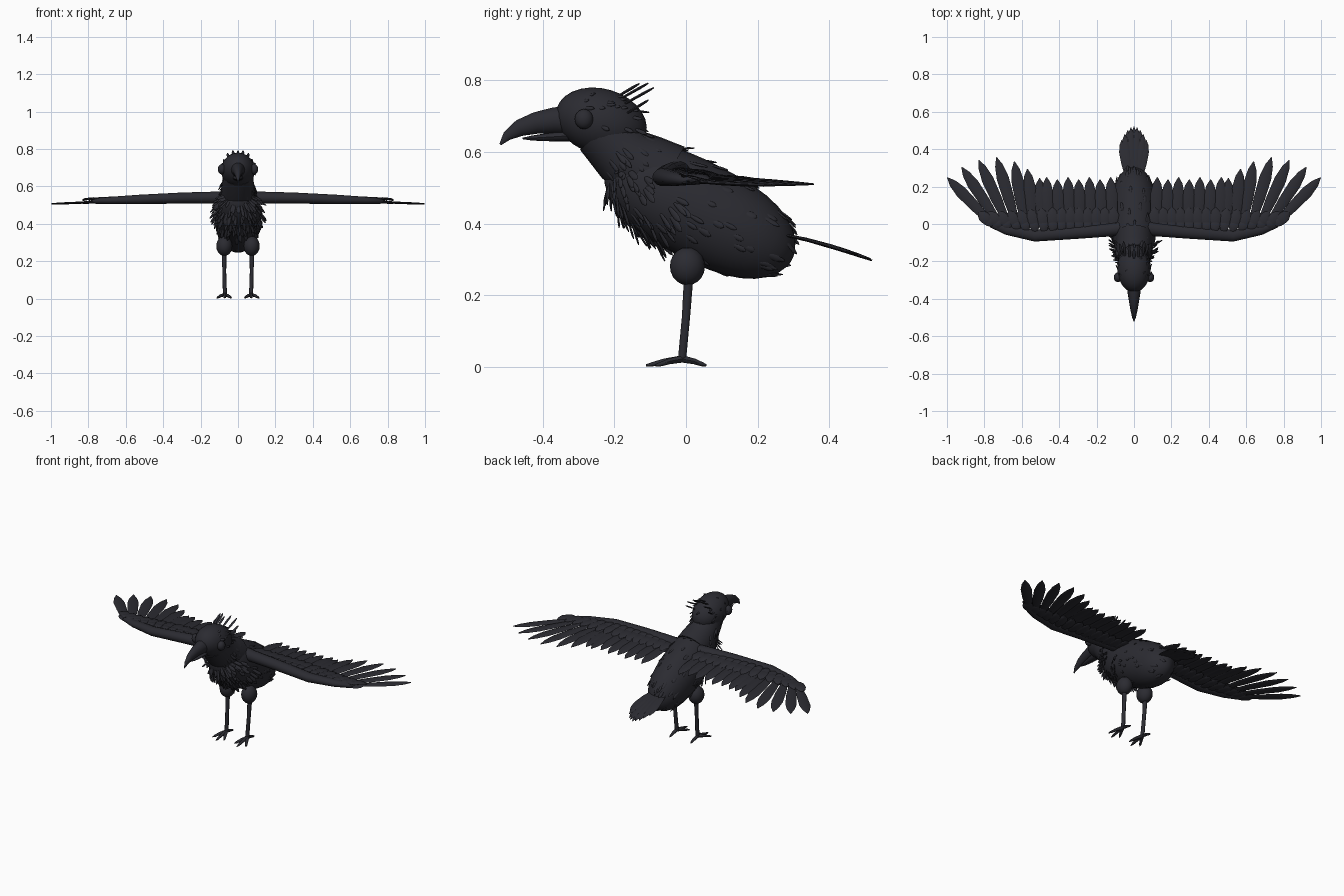
import bpy, bmesh, math, random
from mathutils import Vector, Matrix

if "Cube" in bpy.data.objects:
    bpy.data.objects.remove(bpy.data.objects["Cube"])

random.seed(4)
V = Vector
plumage = bpy.data.materials.new("charcoal_black")
plumage.diffuse_color = (0.024, 0.024, 0.031, 1)
plumage.use_nodes = True
plumage.node_tree.nodes["Principled BSDF"].inputs["Base Color"].default_value = plumage.diffuse_color


def loft(bm, pts, radii, side=(1, 0, 0), n=12):
    """Skin elliptical rings (half width, half height) along a path."""
    pts, side, rings = [V(p) for p in pts], V(side), []
    for i, p in enumerate(pts):
        t = (pts[min(i + 1, len(pts) - 1)] - pts[max(i - 1, 0)]).normalized()
        s = (side - t * side.dot(t)).normalized()
        u = t.cross(s)
        a, b = radii[i]
        rings.append([bm.verts.new(p + s * a * math.cos(k * math.tau / n)
                                   + u * b * math.sin(k * math.tau / n)) for k in range(n)])
    for r, q in zip(rings, rings[1:]):
        for k in range(n):
            bm.faces.new((r[k], r[(k + 1) % n], q[(k + 1) % n], q[k]))
    bm.faces.new(rings[0][::-1])
    bm.faces.new(rings[-1])


def ball(bm, c, r, tilt=0.0, seg=24):
    m = Matrix.Translation(c) @ Matrix.Rotation(tilt, 4, 'X') @ Matrix.Diagonal((*r, 1))
    bmesh.ops.create_uvsphere(bm, u_segments=seg, v_segments=seg // 2, radius=1, matrix=m)


def feather(bm, base, tip, w, th=0.005, up=(0, 0, 1), sag=0.0):
    """Leaf shaped vane with a pointed tip."""
    base, tip, up = V(base), V(tip), V(up)
    side = (tip - base).cross(up).normalized()
    prof = ((0, .35), (.15, .65), (.4, .92), (.7, 1), (.88, .66), (1, .06))
    pts = [base.lerp(tip, s) + up * sag * math.sin(s * math.pi) for s, _ in prof]
    loft(bm, pts, [(w * k, th * (.4 + .6 * k)) for _, k in prof], side, 8)


def finish(name, bm, mirror=False):
    bmesh.ops.recalc_face_normals(bm, faces=bm.faces)
    me = bpy.data.meshes.new(name)
    bm.to_mesh(me)
    bm.free()
    me.materials.append(plumage)
    ob = bpy.data.objects.new(name, me)
    bpy.context.collection.objects.link(ob)
    if mirror:
        ob.modifiers.new("mirror", 'MIRROR').use_clip = False
    bpy.ops.object.select_all(action='DESELECT')
    ob.select_set(True)
    bpy.context.view_layer.objects.active = ob
    bpy.ops.object.shade_smooth_by_angle(angle=math.radians(45))


# Body: rounded barrel sloping down to the tail
AXIS, PERP, MID = V((0, .888, -.46)), V((0, .46, .888)), V((0, .039, .434))


def girth(u):
    return .137 * math.sqrt(max(1 - abs(u) ** 2.6, .004))


def body_point(u, a):
    return MID + AXIS * .29 * u + girth(u) * (V((.9 * math.sin(a), 0, 0)) + PERP * math.cos(a))


bm = bmesh.new()
us = [math.sin(math.pi * (i / 18 - .5)) for i in range(19)]
loft(bm, [MID + AXIS * .29 * u for u in us], [(girth(u) * .9, girth(u)) for u in us], n=28)
finish("body", bm)

# Neck and head
bm = bmesh.new()
loft(bm, [(0, -.06, .52), (0, -.12, .555), (0, -.175, .592), (0, -.23, .66)],
     [(.1, .11), (.096, .1), (.088, .088), (.08, .085)], n=24)
finish("neck", bm)
bm = bmesh.new()
ball(bm, (0, -.237, .685), (.09, .13, .092), -.28, 28)
finish("head", bm)

# Eyes
bm = bmesh.new()
ball(bm, (.086, -.285, .692), (.022, .026, .028), 0, 16)
finish("eye", bm, True)

# Hooked upper beak and shorter lower beak
bm = bmesh.new()
loft(bm, [(0, -.32, .69), (0, -.37, .688), (0, -.42, .681), (0, -.465, .667), (0, -.5, .645), (0, -.519, .621)],
     [(.04, .042), (.034, .037), (.026, .031), (.018, .024), (.01, .014), (.002, .003)], n=14)
finish("upper_beak", bm)
bm = bmesh.new()
loft(bm, [(0, -.32, .646), (0, -.38, .642), (0, -.43, .639), (0, -.457, .638)],
     [(.028, .017), (.022, .012), (.013, .007), (.002, .002)], n=12)
finish("lower_beak", bm)

# Wing arm along the leading edge
bm = bmesh.new()
loft(bm, [(.05, -.02, .54), (.12, -.03, .54), (.3, -.045, .538), (.53, -.062, .53), (.68, -.03, .525),
          (.76, .0, .521), (.785, .03, .518)],
     [(.04, .036), (.036, .033), (.034, .03), (.032, .026), (.028, .02), (.02, .014), (.006, .005)],
     side=(0, 1, 0), n=14)
finish("wing_arm", bm, True)

# Flight feathers: straight inner row, then a fan at the hand
bm = bmesh.new()
for i in range(7):
    x = .115 + .057 * i
    feather(bm, (x, -.03, .531), (x + .01, .25 - .012 * (i % 2), .514 + .002 * (i % 2)), .033, .006, sag=.008)
tips = [(.505, .245), (.57, .295), (.64, .335), (.735, .357), (.83, .342), (.922, .305), (.998, .248)]
for i, (x, y) in enumerate(tips):
    f = i / 6
    feather(bm, (.49 + .27 * f, -.03 + .03 * f, .528 - .008 * f), (x, y, .513 - .001 * i),
            .034 - .003 * f, .006, sag=.008 - .01 * f)
finish("flight_feathers", bm, True)

# Covert rows above and below, turning outward over the hand
bm = bmesh.new()
for reach, width, lift, sag in ((.135, .03, .012, .01), (.075, .027, .019, .008), (.12, .03, -.014, -.004)):
    for i in range(15):
        x = .11 + .046 * i
        f = max(0, (x - .42) / .34)
        a = f * .85
        b = V((x, -.045 + .04 * f ** 2, .53 - .008 * f + lift * (1 - .4 * f)))
        r = reach * (1 - .25 * f)
        feather(bm, b, b + V((r * math.sin(a), r * math.cos(a), -lift * .5)), width, .005, sag=sag)
finish("wing_coverts", bm, True)

# Tail fan
bm = bmesh.new()
for i in range(-4, 5):
    a, k = i * .075, abs(i)
    feather(bm, (.008 * i, .24, .378 - .001 * k),
            (.0165 * i, .52 - .0045 * k * k, .297 + .003 * (k % 2) + .0015 * k * k), .024, .005, sag=.006)
finish("tail_feathers", bm)

# Thighs, shanks and toes
bm = bmesh.new()
ball(bm, (.073, .004, .281), (.043, .049, .053), 0, 20)
finish("thigh", bm, True)
bm = bmesh.new()
loft(bm, [(.075, .008, .26), (.073, .0, .14), (.07, -.011, .022)], [(.013, .014), (.01, .012), (.011, .012)], n=10)
finish("shank", bm, True)
bm = bmesh.new()
for dx, y in ((-.036, -.085), (0, -.112), (.042, -.085), (0, .057)):
    root, end = V((.071, -.01, .022)), V((.071 + dx, y, .004))
    loft(bm, [root, root.lerp(end, .5) + V((0, 0, .002)), root.lerp(end, .82), end],
         [(.01, .01), (.009, .008), (.007, .006), (.002, .003)], n=8)
finish("toes", bm, True)

# Loose feather tufts over the body, thickest on the breast
bm = bmesh.new()


def tuft(p, normal, flow, length, w, flare):
    normal = normal.normalized()
    d = (flow - normal * flow.dot(normal)).normalized() + normal * flare
    feather(bm, p - normal * .004, p + d * length, w, .003, normal)


for i in range(210):
    breast = i < 130
    u = random.uniform(-.93, -.2) if breast else random.uniform(-.6, .93)
    a = math.pi + random.uniform(-1.75, 1.75) if breast else random.uniform(0, math.tau)
    p = body_point(u, a)
    c = MID + AXIS * .29 * u * .75
    tuft(p, p - c, V((0, .75, -.65)) if breast else AXIS, random.uniform(.035, .06),
         random.uniform(.006, .01), random.uniform(.2, .5) if breast else random.uniform(.04, .2))
finish("body_tufts", bm)

# Head, nape and throat tufts
bm = bmesh.new()
for i in range(46):
    a, y = random.uniform(0, math.tau), random.uniform(-.3, -.14)
    n = V((math.sin(a), (y + .237) * 5, math.cos(a)))
    k = math.sqrt(1 - ((y + .237) / .13) ** 2)
    p = V((.089 * k * math.sin(a), y, .675 - (y + .237) * .2 + .093 * k * math.cos(a)))
    tuft(p, n, V((0, .8, -.35)), random.uniform(.025, .045), .006, random.uniform(.05, .3))
for i in range(40):
    a = random.uniform(0, math.tau)
    p = V((.09 * math.sin(a), -.168 + .055 * math.cos(a), .59 + .066 * math.cos(a)))
    p += V((0, .05, -.04)) * random.uniform(-.6, .8)
    tuft(p, V((math.sin(a), .6 * math.cos(a), .75 * math.cos(a))), V((0, .6, -.7)),
         random.uniform(.03, .05), .007, random.uniform(.1, .4))
finish("neck_tufts", bm)

# Raised crest
bm = bmesh.new()
for x, y, z, ln in ((0, -.2, .762, .07), (.022, -.19, .757, .085), (.045, -.18, .742, .09), (.062, -.165, .72, .06)):
    for s in ((1, -1) if x else (1,)):
        feather(bm, (x * s, y, z - .012), (x * s * 1.25, y + ln, z + ln * .42), .008, .004)
finish("crest", bm)
